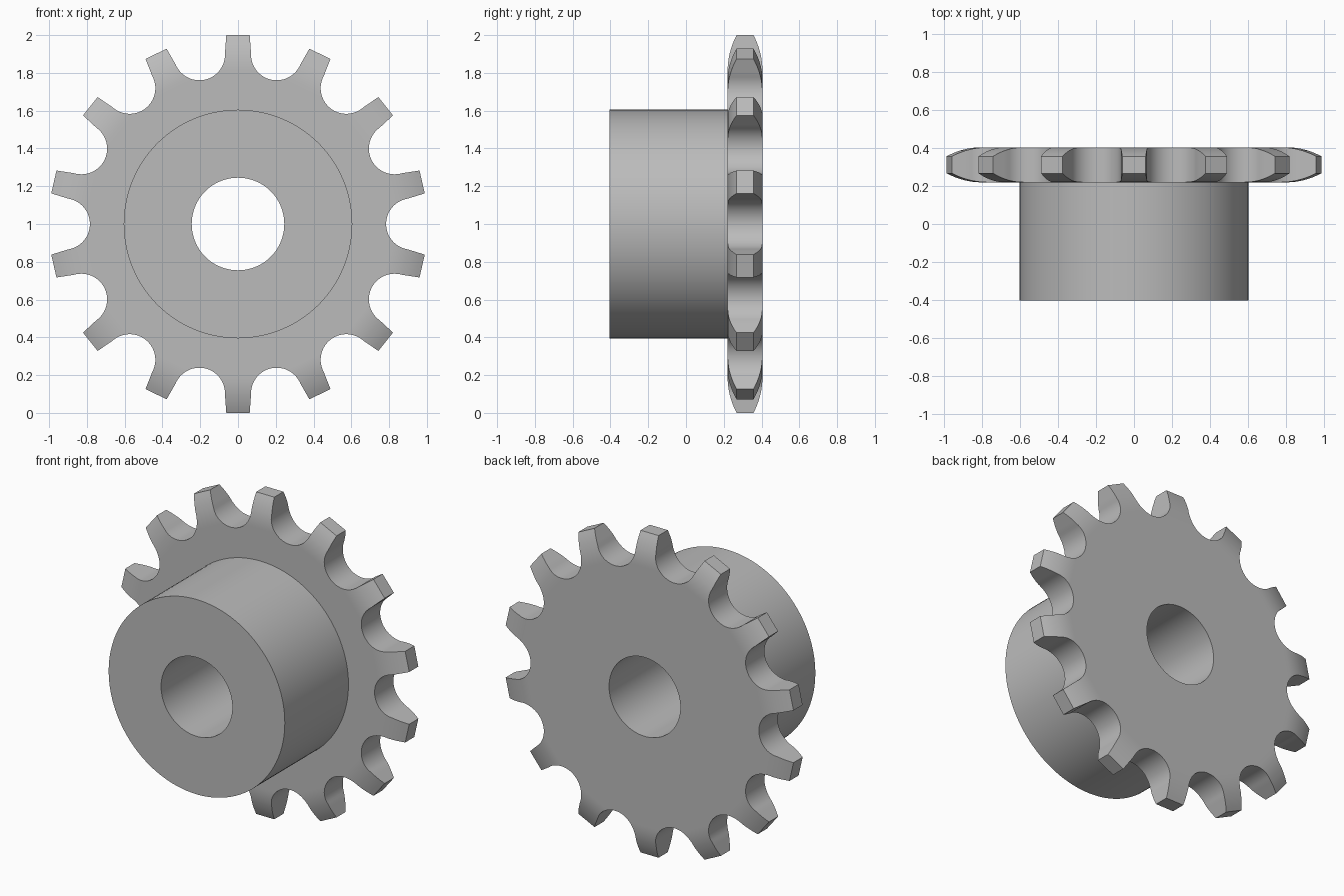
import bpy, bmesh
from math import sin, cos, pi, hypot, sqrt, radians
from mathutils import Matrix, Vector

if "Cube" in bpy.data.objects:
    bpy.data.objects.remove(bpy.data.objects["Cube"])

TEETH = 14
HALF = pi / TEETH                    # half the angle of one tooth
PITCH_R, ROLLER_R = 0.92, 0.136      # circle of valley centres, valley radius
HUB_R, BORE_R = 0.605, 0.245
FRONT, PLATE, BACK = -0.405, 0.22, 0.405
MID, THICK = (PLATE + BACK) / 2, (BACK - PLATE) / 2
BEVEL_START, BEVEL_R = 0.81, 0.41
STEPS = 8                            # circle segments per tooth

steel = bpy.data.materials.new("steel grey")
steel.use_nodes = True
colour = (0.5, 0.5, 0.5, 1)
steel.diffuse_color = colour
steel.node_tree.nodes["Principled BSDF"].inputs["Base Color"].default_value = colour


def finish(name, bm):
    bmesh.ops.remove_doubles(bm, verts=bm.verts, dist=0.0002)
    bmesh.ops.recalc_face_normals(bm, faces=bm.faces)
    mesh = bpy.data.meshes.new(name)
    bm.to_mesh(mesh)
    bm.free()
    mesh.materials.append(steel)
    obj = bpy.data.objects.new(name, mesh)
    bpy.context.collection.objects.link(obj)
    bpy.ops.object.select_all(action="DESELECT")
    obj.select_set(True)
    bpy.context.view_layer.objects.active = obj
    bpy.ops.object.shade_smooth_by_angle(angle=radians(25))
    return obj


def half_thickness(r):
    d = max(0, r - BEVEL_START)
    return THICK - BEVEL_R + sqrt(BEVEL_R ** 2 - d * d)


# Outline of half a tooth: round valley, then a slightly tapered flank
centre = Vector((PITCH_R * sin(HALF), PITCH_R * cos(HALF)))
start, end = 1.5 * pi - HALF, pi - 0.06
flank = []
for i in range(17):
    a = start + (end - start) * i / 16
    flank.append(centre + ROLLER_R * Vector((cos(a), sin(a))))
tip = Vector((0.062, 1.0))
flank += [flank[-1].lerp(tip, i / 4) for i in range(1, 5)]

# Toothed plate
bm = bmesh.new()
for k in range(TEETH):
    turn = Matrix.Translation((0, 0, 1)) @ Matrix.Rotation(k * 2 * HALF, 4, "Y")

    def vert(u, y, v):
        return bm.verts.new(turn @ Vector((u, y, v)))

    rows = []                        # front left, front right, back right, back left
    for p in flank:
        h = half_thickness(hypot(*p))
        rows.append([vert(-p.x, MID - h, p.y), vert(p.x, MID - h, p.y),
                     vert(p.x, MID + h, p.y), vert(-p.x, MID + h, p.y)])
    for low, high in zip(rows, rows[1:]):
        for i in range(4):
            j = (i + 1) % 4
            bm.faces.new((low[i], low[j], high[j], high[i]))
    bm.faces.new(rows[-1])
    # flat web between the tooth and the hub or bore
    for y, r, ends in ((PLATE, HUB_R, rows[0][:2]), (BACK, BORE_R, rows[0][:1:-1])):
        arc = [HALF - 2 * HALF * i / STEPS for i in range(STEPS + 1)]
        bm.faces.new(ends + [vert(r * sin(a), y, r * cos(a)) for a in arc])
finish("toothed_plate", bm)

# Hub with its through bore
bm = bmesh.new()
profile = [(HUB_R, PLATE), (HUB_R, FRONT), (BORE_R, FRONT), (BORE_R, BACK)]
verts = [bm.verts.new((0, y, 1 + r)) for r, y in profile]
edges = [bm.edges.new(pair) for pair in zip(verts, verts[1:])]
bmesh.ops.spin(bm, geom=verts + edges, cent=(0, 0, 1), axis=(0, 1, 0),
               angle=2 * pi, steps=TEETH * STEPS, use_merge=True)
finish("hub", bm)
